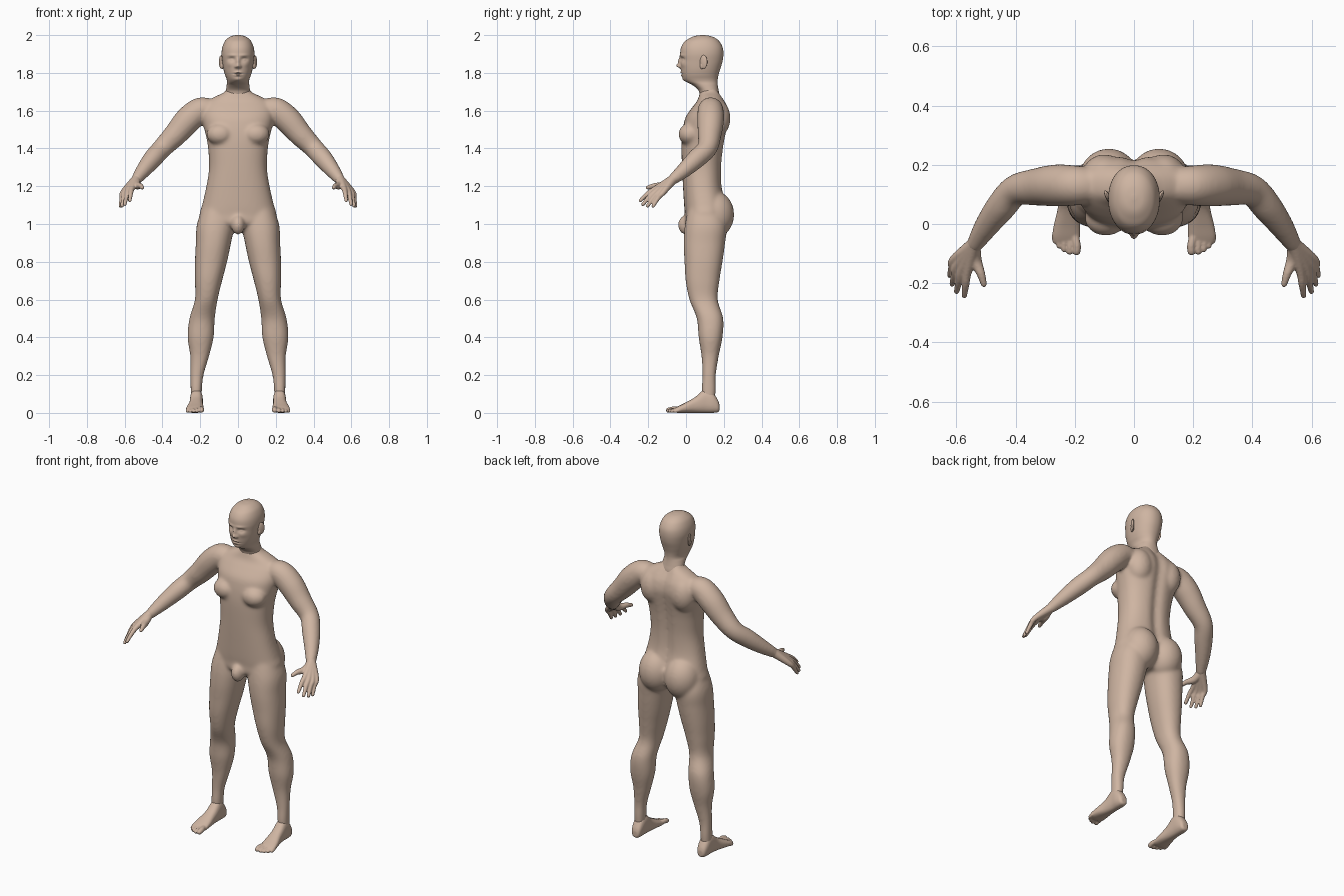
import bpy, bmesh, math
from mathutils import Vector, Matrix

skin = bpy.data.materials.new("skin")
skin.diffuse_color = (0.62, 0.46, 0.36, 1)


def refine(rows, n):
    """Catmull-Rom interpolation of table rows."""
    out = []
    for i in range(len(rows) - 1):
        a, b, c, d = (rows[max(i - 1, 0)], rows[i], rows[i + 1],
                      rows[min(i + 2, len(rows) - 1)])
        for k in range(n):
            t = k / n
            out.append([0.5 * (2 * q + (r - p) * t + (2 * p - 5 * q + 4 * r - s) * t * t
                               + (3 * q - p - 3 * r + s) * t ** 3)
                        for p, q, r, s in zip(a, b, c, d)])
    return out + [list(rows[-1])]


def oval(n, power):
    """Unit superellipse points."""
    for i in range(n):
        c, s = math.cos(2 * math.pi * i / n), math.sin(2 * math.pi * i / n)
        yield (math.copysign(abs(c) ** (2 / power), c),
               math.copysign(abs(s) ** (2 / power), s))


def loft(bm, rings):
    vs = [[bm.verts.new(p) for p in r] for r in rings]
    n = len(vs[0])
    for a, b in zip(vs, vs[1:]):
        for i in range(n):
            bm.faces.new((a[i], a[(i + 1) % n], b[(i + 1) % n], b[i]))
    bm.faces.new(vs[0])
    bm.faces.new(vs[-1])
    return [v for r in vs for v in r]


def column(bm, rows, n=48, power=2.2, steps=6):
    """Upright loft; rows are z, centre x, half width, front y, back y."""
    return loft(bm, [[(cx + hx * c, (f + b) / 2 + (b - f) / 2 * s, z)
                      for c, s in oval(n, power)]
                     for z, cx, hx, f, b in refine(rows, steps)])


def tube(bm, rows, n=20, steps=6):
    """Round limb along a path with a domed tip; rows are x, y, z, radius."""
    pts = refine(rows, steps)
    end, prev = Vector(pts[-1][:3]), Vector(pts[-2][:3])
    d, r = (end - prev).normalized(), pts[-1][3]
    pts += [[*(end + d * r * math.sin(a)), r * math.cos(a)] for a in (0.5, 0.95, 1.35)]
    rings = []
    for i, p in enumerate(pts):
        t = Vector(pts[min(i + 1, len(pts) - 1)][:3]) - Vector(pts[max(i - 1, 0)][:3])
        u = t.cross(Vector((0.3, 1, 0.9))).normalized()
        w = t.normalized().cross(u)
        rings.append([Vector(p[:3]) + p[3] * (u * c + w * s) for c, s in oval(n, 2)])
    loft(bm, rings)


def ball(bm, loc, size, turn=0):
    m = Matrix.Translation(loc) @ Matrix.Rotation(turn, 4, 'Z') @ Matrix.Diagonal((*size, 1))
    bmesh.ops.create_uvsphere(bm, u_segments=32, v_segments=20, radius=1, matrix=m)


def mirror_x(bm):
    g = bmesh.ops.duplicate(bm, geom=bm.verts[:] + bm.edges[:] + bm.faces[:])["geom"]
    for v in g:
        if isinstance(v, bmesh.types.BMVert):
            v.co.x *= -1


def finish(bm, name, voxel=0, smooth=0):
    bmesh.ops.recalc_face_normals(bm, faces=bm.faces[:])
    me = bpy.data.meshes.new(name)
    for f in bm.faces:
        f.smooth = True
    bm.to_mesh(me)
    bm.free()
    me.materials.append(skin)
    ob = bpy.data.objects.new(name, me)
    bpy.context.collection.objects.link(ob)
    if voxel:
        m = ob.modifiers.new("Fuse", 'REMESH')
        m.mode, m.voxel_size, m.use_smooth_shade = 'VOXEL', voxel, True
        m = ob.modifiers.new("Soften", 'SMOOTH')
        m.factor, m.iterations = 0.5, smooth


# Body: legs, arms, chest and buttocks fused with the trunk
bm = bmesh.new()
column(bm, [(1.12, .10, .075, .02, .18), (1.0, .118, .099, -.005, .215),
            (.9, .130, .093, -.012, .207), (.8, .143, .085, -.008, .193),
            (.7, .156, .072, -.002, .177), (.6, .168, .060, .018, .168),
            (.5, .190, .067, .057, .197), (.4, .198, .069, .067, .193),
            (.3, .203, .050, .082, .173), (.2, .217, .035, .087, .158),
            (.12, .221, .030, .083, .158), (.04, .221, .028, .09, .15)])
tube(bm, [(.14, .13, 1.60, .06), (.20, .13, 1.602, .068), (.265, .13, 1.55, .071),
          (.33, .125, 1.475, .063), (.40, .113, 1.403, .053), (.45, .057, 1.347, .051),
          (.50, -.01, 1.285, .041), (.538, -.07, 1.235, .029)], n=32)
ball(bm, (.085, .15, 1.05), (.102, .105, .125))
ball(bm, (.095, .02, 1.475), (.072, .06, .058))
ball(bm, (.10, .165, 1.56), (.075, .07, .10))
mirror_x(bm)
ball(bm, (0, .0, .995), (.036, .043, .052))
trunk = column(bm, [(.96, 0, .06, .05, .16), (1.0, 0, .18, .0, .2), (1.05, 0, .203, -.005, .212),
                    (1.1, 0, .19, -.01, .213), (1.2, 0, .167, -.016, .192),
                    (1.3, 0, .153, -.021, .19), (1.4, 0, .158, -.024, .2),
                    (1.46, 0, .168, -.022, .21), (1.52, 0, .182, -.014, .222),
                    (1.57, 0, .19, .0, .23), (1.62, 0, .188, .035, .222),
                    (1.65, 0, .165, .058, .207), (1.675, 0, .12, .068, .192),
                    (1.70, 0, .07, .075, .178), (1.73, 0, .052, .085, .16)],
               n=96, power=2.35)
for v in trunk:                                   # spine groove
    if v.co.y > .12 and v.co.z > 1.1:
        v.co.y -= .016 * math.exp(-(v.co.x / .03) ** 2)
finish(bm, "body", .008, 14)

# Hands: palm strands, fingers and thumb
bm = bmesh.new()
wrist = (.538, -.068, 1.237)
for knuckle, tip in (((.562, -.160, 1.187), (.573, -.242, 1.124)),
                     ((.582, -.154, 1.177), (.599, -.228, 1.104)),
                     ((.598, -.140, 1.170), (.614, -.203, 1.096)),
                     ((.608, -.120, 1.168), (.622, -.174, 1.095))):
    mid = [(a + b) / 2 for a, b in zip(knuckle, tip)]
    mid[2] += .007
    tube(bm, [(.52, -.04, 1.262, .028), (*wrist, .026), (*knuckle, .0155),
              (*mid, .0125), (*tip, .0095)])
tube(bm, [(*wrist, .02), (.535, -.12, 1.205, .021), (.517, -.168, 1.202, .0145),
          (.507, -.203, 1.193, .0105)])
mirror_x(bm)
finish(bm, "hands", .004, 5)

# Feet: sole and instep with five toes
bm = bmesh.new()
rows = [(.177, .219, .014, .012, .045), (.168, .219, .026, .003, .07), (.14, .22, .033, .0, .11),
        (.1, .22, .034, .0, .125), (.05, .222, .036, .0, .085), (0, .226, .044, .0, .056),
        (-.04, .229, .047, .0, .036), (-.062, .228, .042, .003, .024)]
loft(bm, [[(cx + w * c, y, (lo + hi) / 2 + (hi - lo) / 2 * s) for c, s in oval(32, 2.4)]
          for y, cx, w, lo, hi in refine(rows, 5)])
for x, y, r in ((.194, -.092, .014), (.217, -.094, .0105), (.236, -.086, .010),
                (.253, -.074, .0095), (.267, -.058, .009)):
    tube(bm, [(x * .6 + .09, -.02, .02, r), (x, y + .025, r + .006, r), (x, y, r, r)])
mirror_x(bm)
finish(bm, "feet", .004, 5)

# Head and neck: lofted skull with soft face relief
bm = bmesh.new()
skull = column(bm, [(1.64, 0, .066, .10, .18), (1.68, 0, .066, .076, .178),
                    (1.71, 0, .063, .064, .172), (1.735, 0, .060, .035, .168),
                    (1.752, 0, .058, .003, .167), (1.768, 0, .061, -.014, .168),
                    (1.79, 0, .069, -.022, .172), (1.82, 0, .077, -.027, .181),
                    (1.86, 0, .083, -.030, .193), (1.9, 0, .087, -.031, .198),
                    (1.935, 0, .083, -.026, .194), (1.965, 0, .071, -.008, .178),
                    (1.983, 0, .055, .018, .158), (1.995, 0, .034, .045, .13),
                    (2.0, 0, .008, .08, .098)], n=120, power=2.15, steps=10)
# relief: x, z, width, height, push in y (negative is outward)
relief = [(0, 1.837, .013, .011, -.020), (0, 1.860, .010, .020, -.012),
          (.012, 1.832, .006, .006, -.007), (.034, 1.872, .017, .010, .013),
          (.034, 1.870, .010, .006, -.007), (.030, 1.893, .024, .007, -.004),
          (0, 1.803, .018, .005, -.006), (0, 1.787, .016, .005, -.006),
          (0, 1.795, .022, .0028, .005), (0, 1.764, .020, .011, -.006),
          (.045, 1.845, .018, .015, -.004)]
for v in skull:
    if v.co.y < .06:
        x, _, z = v.co
        v.co.y += sum(dy * math.exp(-((abs(x) - cx) / w) ** 2 - ((z - cz) / h) ** 2)
                      for cx, cz, w, h, dy in relief)
finish(bm, "head")

# Ears
bm = bmesh.new()
ball(bm, (.089, .093, 1.858), (.008, .022, .036), -.45)
ball(bm, (.084, .085, 1.838), (.009, .012, .018), -.2)
mirror_x(bm)
finish(bm, "ears")
